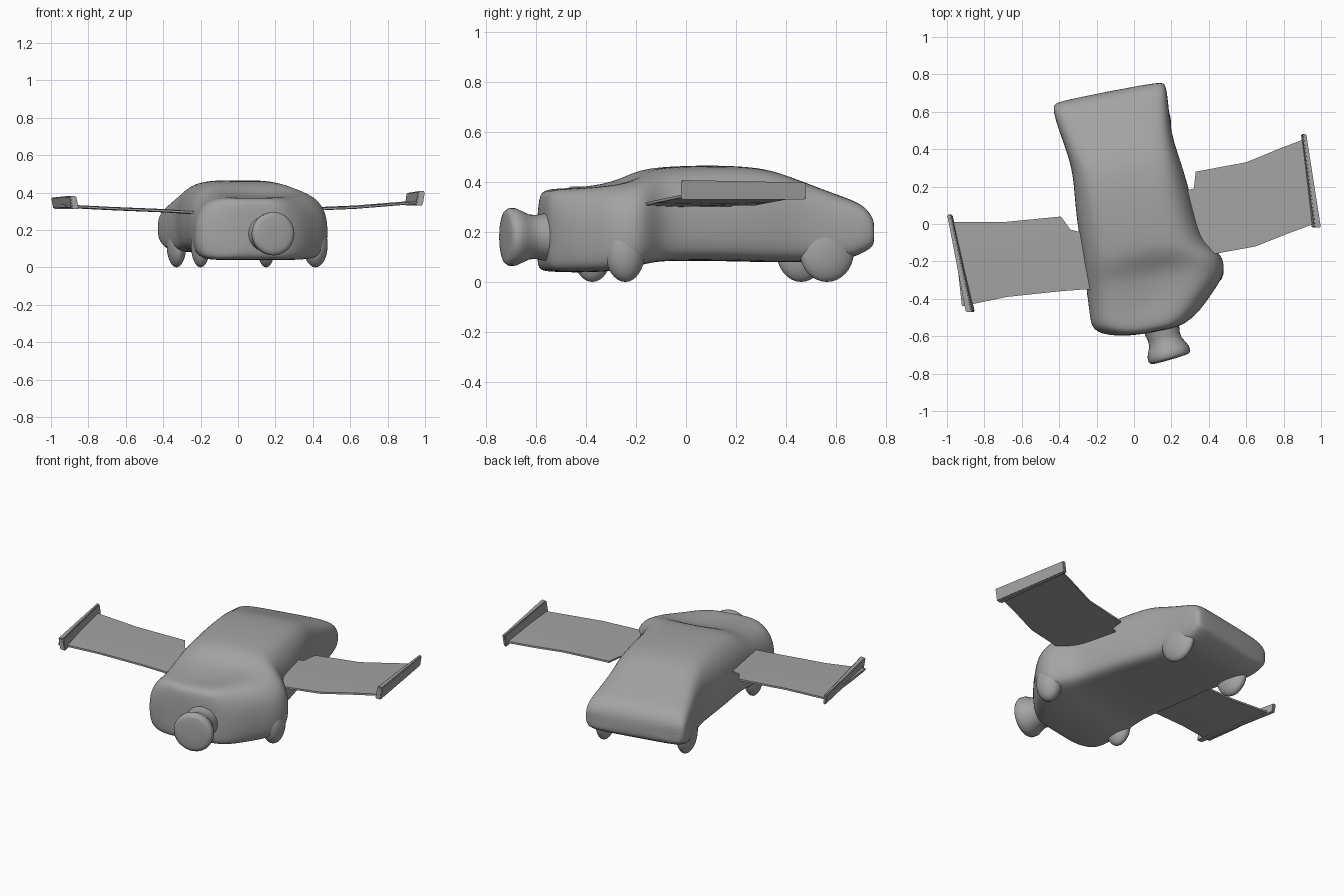
import bpy, bmesh, math
from mathutils import Vector, Matrix

if "Cube" in bpy.data.objects:
    bpy.data.objects.remove(bpy.data.objects["Cube"])

BODY = Matrix.Rotation(math.radians(11), 4, 'Z')
GREY = bpy.data.materials.new("mid_grey")
GREY.diffuse_color = (.37, .37, .37, 1)
GREY.use_nodes = True
GREY.node_tree.nodes["Principled BSDF"].inputs["Base Color"].default_value = GREY.diffuse_color


def finish(name, bm, matrix=Matrix(), subsurf=0, angle=180):
    bmesh.ops.recalc_face_normals(bm, faces=bm.faces)
    me = bpy.data.meshes.new(name)
    bm.to_mesh(me)
    bm.free()
    me.materials.append(GREY)
    ob = bpy.data.objects.new(name, me)
    bpy.context.collection.objects.link(ob)
    ob.matrix_world = matrix
    if subsurf:
        m = ob.modifiers.new("smooth", 'SUBSURF')
        m.levels = m.render_levels = subsurf
    bpy.ops.object.select_all(action='DESELECT')
    ob.select_set(True)
    bpy.context.view_layer.objects.active = ob
    bpy.ops.object.shade_smooth_by_angle(angle=math.radians(angle))
    return ob


def loft(rings):
    # skin a list of closed rings and cap both ends
    bm = bmesh.new()
    vs = [[bm.verts.new(p) for p in r] for r in rings]
    n = len(vs[0])
    for a, b in zip(vs, vs[1:]):
        for i in range(n):
            j = (i + 1) % n
            bm.faces.new((a[i], a[j], b[j], b[i]))
    bm.faces.new(vs[0])
    bm.faces.new(vs[-1])
    return bm


# Car body: half cross-sections (width share, height share), round cabin and boxy tail
ROUND = [(0, 0), (.5, 0), (.86, .01), (.98, .12), (1.01, .35), (.99, .6),
         (.9, .79), (.72, .95), (.45, 1.0), (0, 1.0)]
BOXY = ROUND[:5] + [(1.01, .65), (.98, .85), (.86, .98), (.5, 1.0), (0, 1.0)]
# y, left x, right x, bottom, top, dip of bonnet and windscreen; nose to tail
SECTIONS = [
    (-.588, -.08, .11, .09, .315, 0), (-.572, -.20, .17, .05, .36, 0),
    (-.54, -.29, .23, .042, .378, .01), (-.50, -.325, .28, .04, .388, .02),
    (-.45, -.325, .33, .038, .396, .03),
    (-.38, -.32, .405, .04, .408, .04), (-.30, -.315, .435, .05, .425, .05),
    (-.24, -.31, .42, .065, .44, .04), (-.17, -.305, .355, .08, .455, .006),
    (-.08, -.30, .335, .085, .462, 0), (.1, -.295, .325, .085, .468, 0),
    (.28, -.272, .308, .08, .46, 0), (.38, -.27, .292, .08, .43, 0),
    (.48, -.282, .289, .08, .39, 0), (.60, -.30, .30, .08, .345, 0),
    (.67, -.305, .305, .11, .318, 0), (.705, -.298, .30, .13, .28, 0),
    (.722, -.275, .28, .15, .235, 0)]
rings = []
for y, xl, xr, zb, zt, dip in SECTIONS:
    c, w, h = (xl + xr) / 2, (xr - xl) / 2, zt - zb
    k = min(1, max(0, (y - .15) / .4))
    half = [(a + (p - a) * k, b + (q - b) * k) for (a, b), (p, q) in zip(ROUND, BOXY)]
    outline = half + [(-s, t) for s, t in half[-2:0:-1]]
    rings.append([(c + s * w, y, zb + t * h - (dip * (1 - abs(s)) if t > .9 else 0))
                  for s, t in outline])
finish("car_body", loft(rings), BODY, 2)

# Four mostly covered wheels bulging softly from under the corners
for name, x, y, sx, sy in (("front_left_wheel", -.268, -.33, .05, .08),
                           ("front_right_wheel", .36, -.318, .065, .08),
                           ("rear_left_wheel", -.235, .515, .05, .10),
                           ("rear_right_wheel", .255, .525, .045, .11)):
    bm = bmesh.new()
    bmesh.ops.create_uvsphere(bm, u_segments=28, v_segments=16, radius=1)
    bmesh.ops.scale(bm, vec=(sx, sy, .12), verts=bm.verts)
    bmesh.ops.translate(bm, vec=(x, y, .12), verts=bm.verts)
    finish(name, bm, BODY)


# Wings: stations of (lead x, lead y, trail x, trail y, height)
def wing(name, stations, thick=.018):
    rings = []
    for lx, ly, tx, ty, z in stations:
        a, b = Vector((lx, ly, z)), Vector((tx, ty, z))
        up = Vector((0, 0, thick / 2))
        rings.append([a - up * .6, a.lerp(b, .4) - up, b - up * .6,
                      b + up * .6, a.lerp(b, .4) + up, a + up * .6])
    finish(name, loft(rings), angle=40)


wing("right_wing", [(.25, -.19, .25, .17, .305), (.40, -.165, .32, .19, .311),
                    (.43, -.16, .33, .28, .312),
                    (.65, -.12, .60, .33, .322), (.80, -.06, .77, .40, .335),
                    (.96, 0, .90, .45, .347)])
wing("left_wing", [(-.18, -.35, -.22, -.06, .29), (-.27, -.35, -.34, -.03, .296),
                   (-.40, -.36, -.39, .04, .303), (-.68, -.39, -.70, .01, .315),
                   (-.92, -.44, -.97, .01, .328)])


# Upright plates on the wing tips, leaning slightly outwards
def tip_plate(name, front, back, z0, z1, side):
    rings = []
    for (x, y), w, top in ((front, .05, z1), (back, .03, z1 - .01)):
        rings.append([(x - side * w, y, z0), (x - side * .012, y, z0),
                      (x, y, top), (x - side * w * .7, y, top)])
    bm = loft(rings)
    bmesh.ops.bevel(bm, geom=bm.edges[:], offset=.005, segments=2, affect='EDGES')
    finish(name, bm, angle=40)


tip_plate("right_tip_plate", (1.0, -.02), (.922, .48), .33, .408, 1)
tip_plate("left_tip_plate", (-.90, -.47), (-1.0, .05), .312, .383, -1)

# Flared round nozzle on the nose
PROFILE = [(0, .10), (.07, .094), (.10, .088), (.13, .09), (.16, .104),
           (.185, .115), (.21, .116), (.222, .108), (.227, .09), (.229, .04)]
bm = loft([[(r * math.cos(k * math.tau / 32), -d, r * math.sin(k * math.tau / 32))
            for k in range(32)] for d, r in PROFILE])
finish("nose_nozzle", bm, Matrix.Translation((.132, -.505, .18)) @
       Matrix.Rotation(math.radians(16), 4, 'Z'), angle=50)
